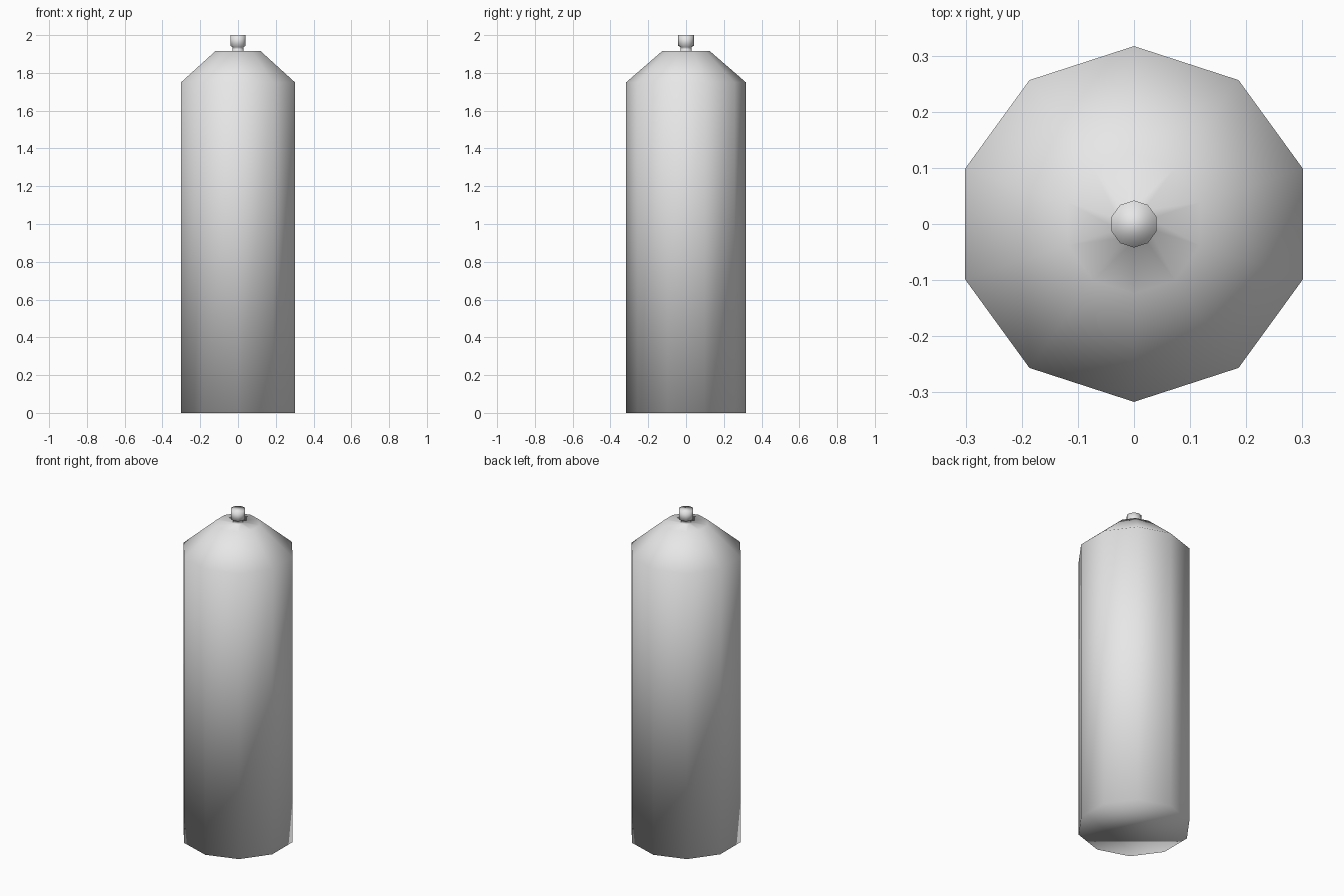
import bpy, bmesh, math

cube = bpy.data.objects.get("Cube")
if cube:
    bpy.data.objects.remove(cube, do_unlink=True)

SIDES = 10

metal = bpy.data.materials.new("light_grey_metal")
metal.use_nodes = True
grey = (0.8, 0.8, 0.8, 1)
metal.diffuse_color = grey
metal.node_tree.nodes["Principled BSDF"].inputs["Base Color"].default_value = grey


def turned_part(name, profile):
    """Closed ten-sided solid from (radius, height) rings, smooth shaded."""
    bm = bmesh.new()
    rings = []
    for radius, z in profile:
        angles = [math.pi / 2 + math.tau * i / SIDES for i in range(SIDES)]
        rings.append([bm.verts.new((radius * math.cos(a), radius * math.sin(a), z))
                      for a in angles])
    for low, high in zip(rings, rings[1:]):
        for i in range(SIDES):
            j = (i + 1) % SIDES
            bm.faces.new((low[i], low[j], high[j], high[i]))
    bm.faces.new(rings[0][::-1])
    bm.faces.new(rings[-1])
    for face in bm.faces:
        face.smooth = True
    mesh = bpy.data.meshes.new(name)
    bm.to_mesh(mesh)
    bm.free()
    mesh.materials.append(metal)
    obj = bpy.data.objects.new(name, mesh)
    bpy.context.collection.objects.link(obj)


# Can body, sloped shoulder, narrow neck and nozzle in one turned shape
turned_part("spray_can", [
    (0.317, 0), (0.317, 1.75), (0.124, 1.917),
    (0.03, 1.917), (0.03, 1.937), (0.042, 1.943), (0.042, 2.0),
])
